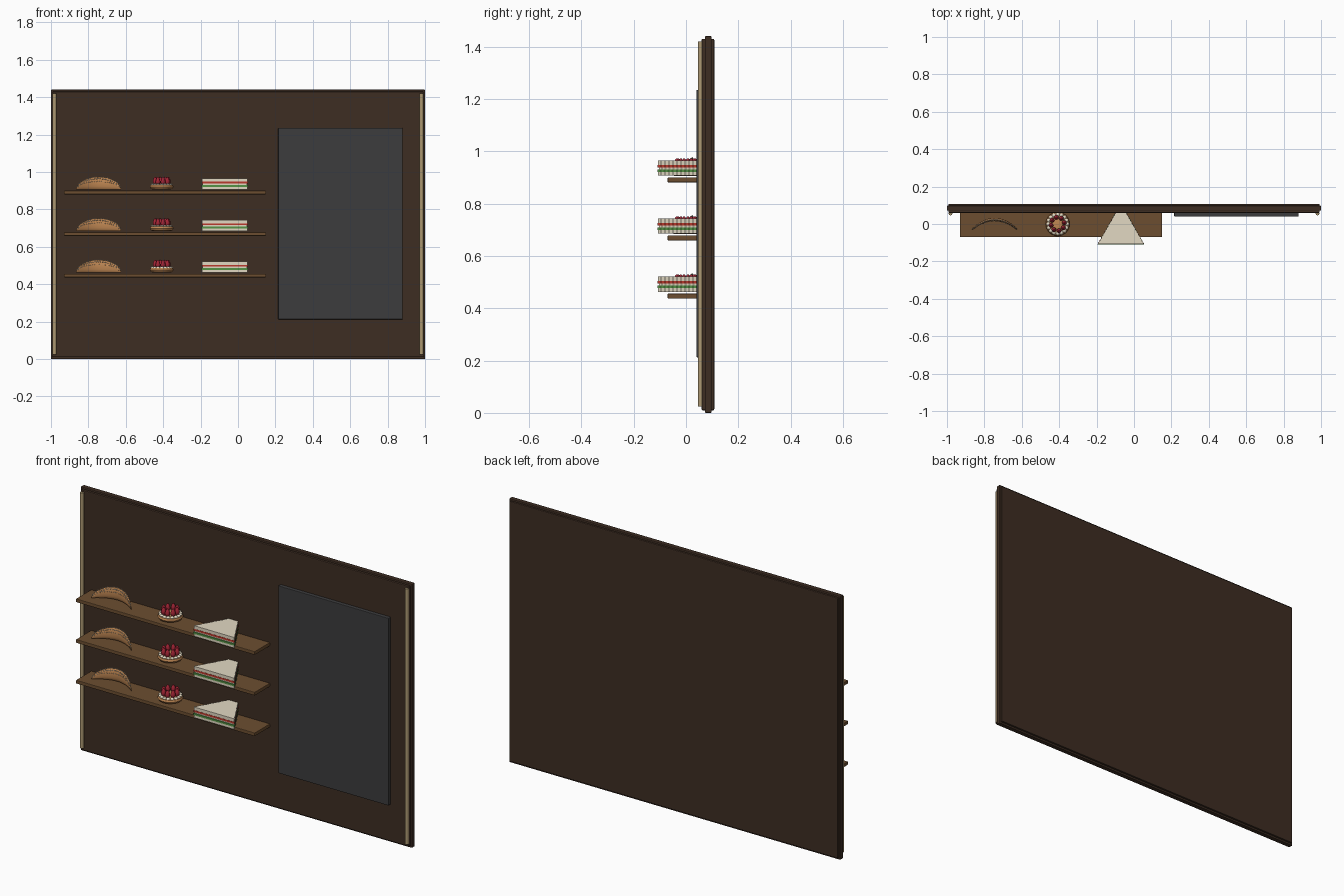
import bpy, bmesh, math
from mathutils import Matrix, Vector

cube = bpy.data.objects.get("Cube")
if cube:
    bpy.data.objects.remove(cube, do_unlink=True)


def material(name, r, g, b):
    m = bpy.data.materials.new(name)
    m.use_nodes = True
    m.diffuse_color = (r, g, b, 1)
    m.node_tree.nodes["Principled BSDF"].inputs["Base Color"].default_value = (r, g, b, 1)
    return m


DARK_WOOD = material("dark wood", 0.047, 0.026, 0.016)
SHELF_WOOD = material("shelf wood", 0.15, 0.076, 0.03)
STRIP = material("warm strip", 0.42, 0.32, 0.17)
SLATE = material("slate", 0.045, 0.045, 0.047)
PASTRY = material("golden pastry", 0.52, 0.24, 0.085)
SUGAR = material("sugar", 0.6, 0.52, 0.4)
BREAD = material("pale bread", 0.76, 0.69, 0.54)
BERRY = material("berry red", 0.36, 0.018, 0.035)
TOMATO = material("tomato red", 0.5, 0.04, 0.025)
LETTUCE = material("lettuce green", 0.09, 0.29, 0.06)


def finish(name, bm, mat, smooth=False):
    bmesh.ops.recalc_face_normals(bm, faces=bm.faces)
    me = bpy.data.meshes.new(name)
    bm.to_mesh(me)
    bm.free()
    me.materials.append(mat)
    ob = bpy.data.objects.new(name, me)
    bpy.context.collection.objects.link(ob)
    if smooth:
        bpy.ops.object.select_all(action='DESELECT')
        ob.select_set(True)
        bpy.context.view_layer.objects.active = ob
        bpy.ops.object.shade_smooth_by_angle(angle=math.radians(40))
    return ob


def box(name, lo, hi, mat, bevel=0.0):
    lo, hi = Vector(lo), Vector(hi)
    bm = bmesh.new()
    bmesh.ops.create_cube(bm, size=1, matrix=Matrix.Translation((lo + hi) / 2)
                          @ Matrix.Diagonal((*(hi - lo), 1)))
    if bevel:
        bmesh.ops.bevel(bm, geom=bm.edges[:], offset=bevel, segments=2,
                        profile=0.5, affect='EDGES')
    return finish(name, bm, mat)


def loft(name, rings, mat):
    """Skin a list of closed rings and cap both ends."""
    bm = bmesh.new()
    loops = [[bm.verts.new(p) for p in ring] for ring in rings]
    n = len(loops[0])
    for a, b in zip(loops, loops[1:]):
        for i in range(n):
            j = (i + 1) % n
            bm.faces.new((a[i], a[j], b[j], b[i]))
    bm.faces.new(loops[0])
    bm.faces.new(loops[-1])
    return finish(name, bm, mat, True)


def circle(cx, cy, z, r, n=28):
    return [(cx + r * math.cos(math.tau * i / n), cy + r * math.sin(math.tau * i / n), z)
            for i in range(n)]


def lathe(name, cx, cy, z, profile, mat, n=28):
    return loft(name, [circle(cx, cy, z + h, r, n) for r, h in profile], mat)


def crescent(z):
    """Thin curved pastry standing on edge, sprinkled with sugar."""
    def spot(t, a):
        h = 0.034 * math.sqrt(max(0.02, 1 - t * t))
        d = 0.009 * math.sqrt(max(0.05, 1 - t * t))
        return Vector((-0.745 + 0.12 * t, -0.028 + 0.052 * (1 - t * t) + d * math.cos(a),
                       z + 0.006 + h + h * math.sin(a)))
    steps, sides = 24, 12
    loft("crescent_pastry", [[spot(-math.cos(math.pi * i / steps), math.tau * k / sides)
                              for k in range(sides)] for i in range(steps + 1)], PASTRY)
    bm = bmesh.new()
    for row, angle in enumerate((90, 135, 165)):
        for i in range(22):
            t = -0.97 + 1.94 * (i + 0.5 * (row % 2)) / 21.5
            bmesh.ops.create_icosphere(bm, subdivisions=1, radius=0.0036 - 0.0006 * row,
                                       matrix=Matrix.Translation(spot(t, math.radians(angle))))
    # front side sprinkles
    for i in range(16):
        t = -0.9 + 1.8 * i / 15
        bmesh.ops.create_icosphere(bm, subdivisions=1, radius=0.0028,
                                   matrix=Matrix.Translation(spot(t, math.radians(215 - 360 - 0))
                                                             + Vector((0, 0, 0.045 * (1 - t * t)))))
    finish("sugar_sprinkles", bm, SUGAR)


def tart(z):
    """Round tart with a cream rim and a ring of berries."""
    x, y = -0.408, 0.0
    lathe("tart_crust", x, y, z, [(0.045, 0.006), (0.058, 0.01), (0.064, 0.02),
                                  (0.06, 0.03), (0.045, 0.034)], PASTRY)
    bm = bmesh.new()
    for i in range(16):
        a = math.tau * i / 16
        p = (x + 0.05 * math.cos(a), y + 0.05 * math.sin(a), z + 0.032)
        bmesh.ops.create_uvsphere(bm, u_segments=10, v_segments=6, radius=0.0105,
                                  matrix=Matrix.Translation(p) @ Matrix.Diagonal((1, 1, 0.7, 1)))
    finish("tart_cream", bm, BREAD, True)
    for i in range(8):
        a = math.tau * i / 8 + 0.2
        lathe("tart_berry", x + 0.036 * math.cos(a), y + 0.036 * math.sin(a), z + 0.034,
              [(0.008, 0), (0.0125, 0.009), (0.0125, 0.018), (0.009, 0.03), (0.003, 0.039)],
              BERRY, 10)


def sandwich(z):
    """Wedge sandwich whose tip runs back into the wall."""
    layers = [("bottom_bread", 0.007, 0.021, BREAD, 0), ("lettuce", 0.021, 0.031, LETTUCE, 0.002),
              ("cheese", 0.031, 0.038, BREAD, -0.003), ("tomato", 0.038, 0.048, TOMATO, 0.001),
              ("top_bread", 0.048, 0.065, BREAD, 0)]
    for name, z0, z1, mat, grow in layers:
        side, steps = [], 26
        for i in range(steps + 1):
            f = i / steps
            w = 0.122 * (1 - f) + 0.008 * f + grow + (0.003 if i % 2 else 0)
            side.append((w, -0.107 - grow + (0.2 + grow) * f))
        outline = [(-0.07 + w, y) for w, y in side] + [(-0.07 - w, y) for w, y in reversed(side)]
        bm = bmesh.new()
        face = bm.faces.new([bm.verts.new((px, py, z + z0)) for px, py in outline])
        top = bmesh.ops.extrude_face_region(bm, geom=[face])
        bmesh.ops.translate(bm, vec=(0, 0, z1 - z0),
                            verts=[v for v in top["geom"] if isinstance(v, bmesh.types.BMVert)])
        finish("sandwich_" + name, bm, mat)


# Wall panel: a wide core between slightly smaller front and back sheets
box("wall_core", (-1, 0.072, 0), (1, 0.098, 1.44), DARK_WOOD, 0.004)
box("wall_panel", (-0.992, 0.06, 0.01), (0.992, 0.108, 1.43), DARK_WOOD, 0.004)

# Light strips down both sides
for sx in (-1, 1):
    lathe("side_strip", sx * 0.981, 0.056, 0, [(0.01, 0.025), (0.01, 1.42)], STRIP, 16)

# Menu board
box("menu_board", (0.215, 0.04, 0.212), (0.88, 0.065, 1.235), SLATE, 0.003)

# Shelves with their food
for level in range(3):
    z = 0.9 - 0.222 * level
    box("shelf", (-0.93, -0.07, z - 0.019), (0.15, 0.065, z), SHELF_WOOD, 0.003)
    crescent(z)
    tart(z)
    sandwich(z)
